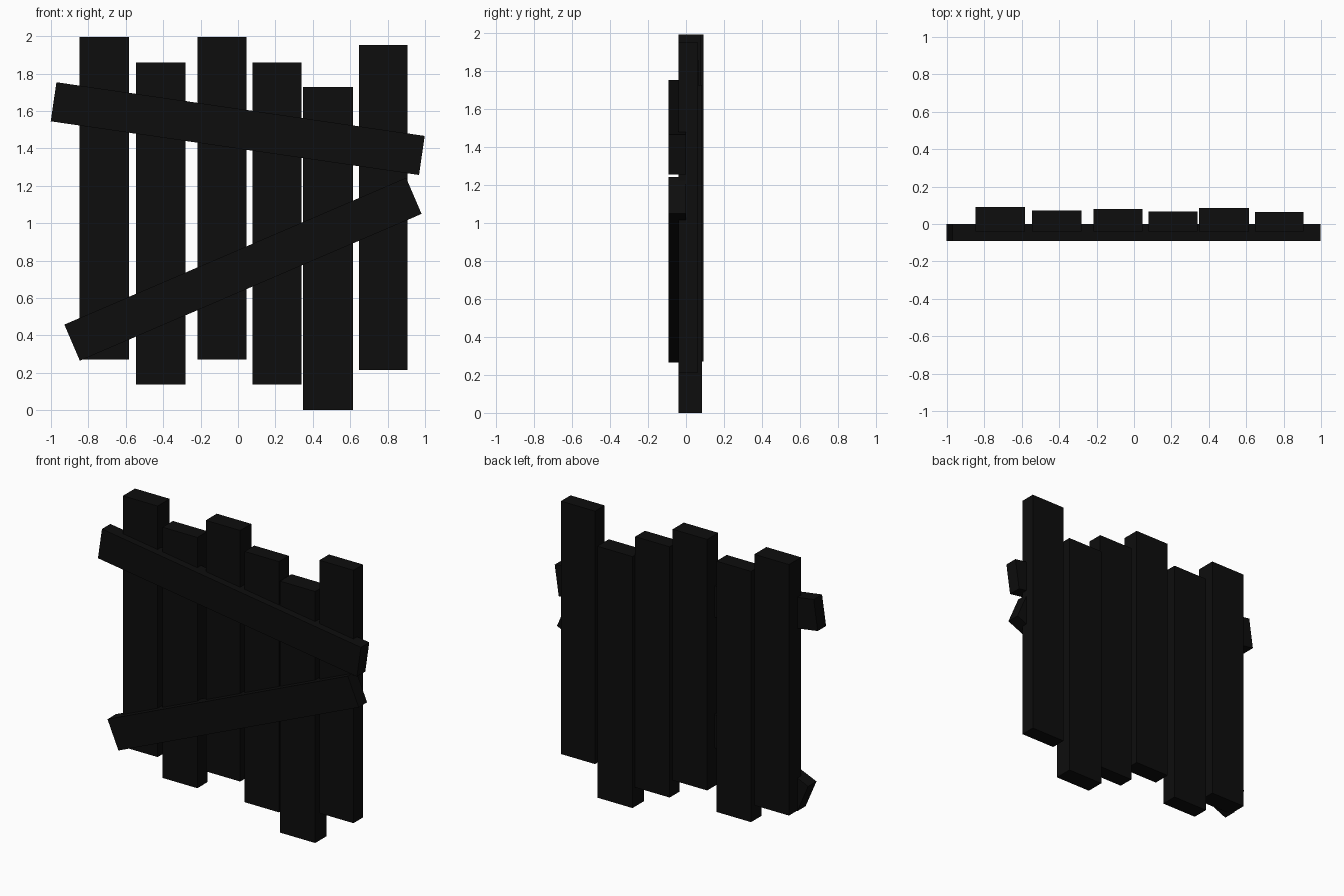
import bpy, math

if "Cube" in bpy.data.objects:
    bpy.data.objects.remove(bpy.data.objects["Cube"])

mat = bpy.data.materials.new("dark_wood")
mat.diffuse_color = (0.004, 0.004, 0.004, 1)
mat.use_nodes = True
mat.node_tree.nodes["Principled BSDF"].inputs["Base Color"].default_value = mat.diffuse_color


def board(name, centre, size, tilt=0.0):
    """Box with the given centre and size, tilted in the front plane."""
    bpy.ops.mesh.primitive_cube_add(size=1, location=centre, rotation=(0, tilt, 0))
    ob = bpy.context.object
    ob.name = name
    ob.scale = size
    bpy.ops.object.transform_apply(location=False, rotation=True, scale=True)
    ob.data.materials.append(mat)
    return ob


# Upright planks: x left, x right, z bottom, z top, back y
FRONT = -0.04
planks = [
    (-0.847, -0.583, 0.270, 1.995, 0.091),
    (-0.545, -0.281, 0.137, 1.860, 0.072),
    (-0.217, 0.045, 0.270, 1.995, 0.080),
    (0.078, 0.340, 0.137, 1.860, 0.066),
    (0.347, 0.615, 0.000, 1.728, 0.085),
    (0.647, 0.906, 0.214, 1.952, 0.064),
]
for i, (x0, x1, z0, z1, back) in enumerate(planks, 1):
    board(f"plank_{i}",
          ((x0 + x1) / 2, (FRONT + back) / 2, (z0 + z1) / 2),
          (x1 - x0, back - FRONT, z1 - z0))


# Slanted cross rails on the front: start and end of the centre line
def rail(name, a, b, width):
    dx, dz = b[0] - a[0], b[1] - a[1]
    board(name, ((a[0] + b[0]) / 2, -0.0455, (a[1] + b[1]) / 2),
          (math.hypot(dx, dz), 0.091, width), -math.atan2(dz, dx))


rail("upper_rail", (-0.986, 1.649), (0.983, 1.362), 0.211)
rail("lower_rail", (-0.887, 0.361), (0.940, 1.146), 0.210)
